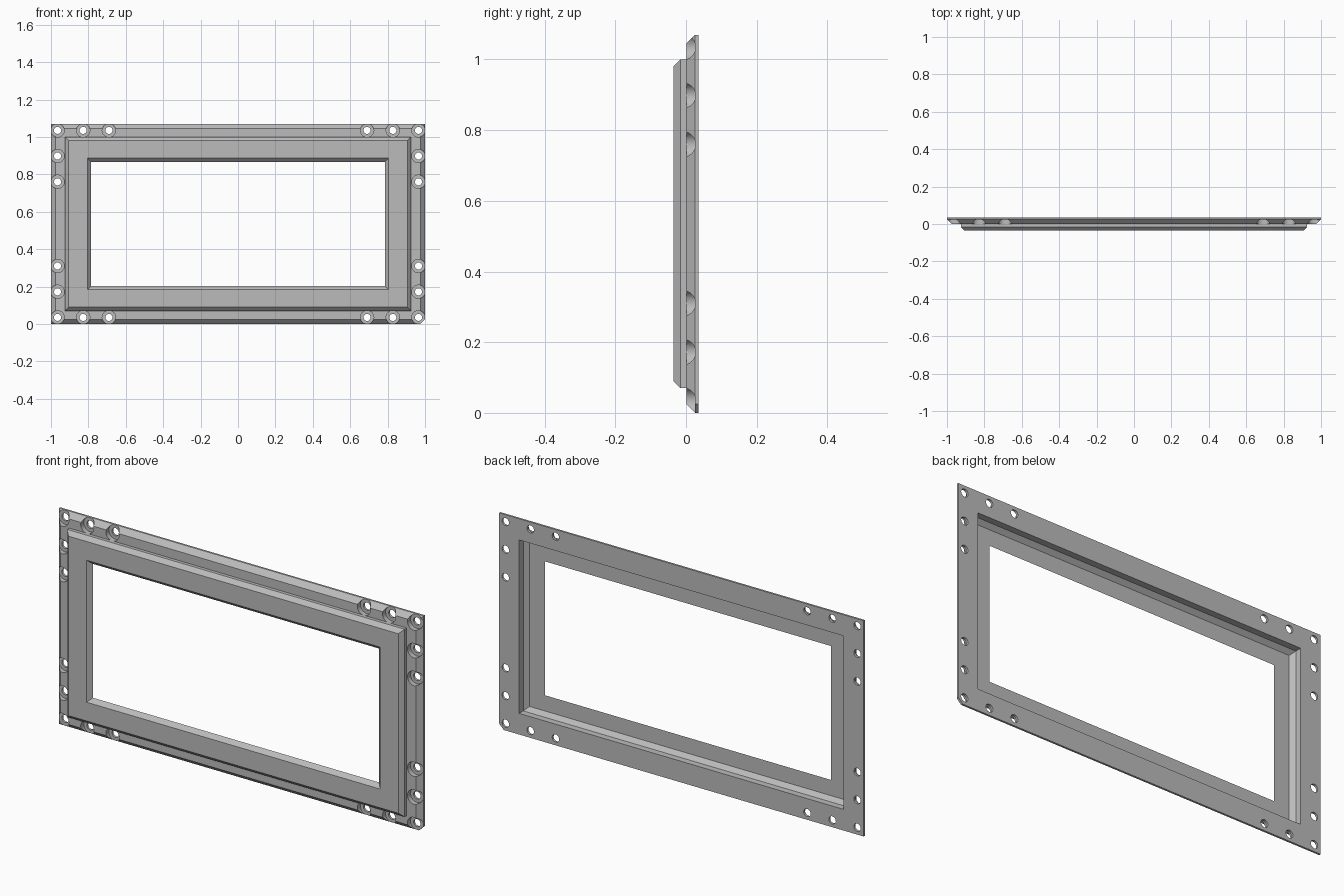
import bpy, bmesh, math
from mathutils import Matrix, Vector

cube = bpy.data.objects.get("Cube")
if cube:
    bpy.data.objects.remove(cube, do_unlink=True)

HEIGHT = 1.07
MID = HEIGHT / 2
FRONT, STEP, FLANGE, LIP, BACK = -0.036, -0.016, 0.001, 0.026, 0.036

grey = bpy.data.materials.new("mid grey")
grey.use_nodes = True
colour = (0.5, 0.5, 0.5, 1)
grey.diffuse_color = colour
grey.node_tree.nodes["Principled BSDF"].inputs["Base Color"].default_value = colour


def make_object(name, bm):
    bmesh.ops.recalc_face_normals(bm, faces=bm.faces)
    mesh = bpy.data.meshes.new(name)
    bm.to_mesh(mesh)
    bm.free()
    mesh.materials.append(grey)
    obj = bpy.data.objects.new(name, mesh)
    bpy.context.collection.objects.link(obj)
    return obj


def cylinder(bm, x, z, radius, y0, y1):
    place = Matrix.Translation((x, (y0 + y1) / 2, z)) @ Matrix.Rotation(math.pi / 2, 4, "X")
    bmesh.ops.create_cone(bm, cap_ends=True, segments=32, radius1=radius,
                          radius2=radius, depth=y1 - y0, matrix=place)


def cut(target, cutter):
    cutter.hide_render = True
    mod = target.modifiers.new("cut", "BOOLEAN")
    mod.operation, mod.solver, mod.object = "DIFFERENCE", "EXACT", cutter
    bpy.context.view_layer.objects.active = target
    bpy.ops.object.modifier_apply(modifier=mod.name)
    bpy.data.objects.remove(cutter, do_unlink=True)


# Frame section swept round the rectangle: (inset from outer edge, depth)
section = [
    (0, BACK), (0, LIP), (0.025, FLANGE),             # outer lip and bevel
    (0.075, FLANGE), (0.075, STEP), (0.095, FRONT),   # raised panel edge
    (0.195, FRONT), (0.215, STEP),                    # sloped window opening
    (0.13, STEP), (0.11, STEP + 0.02), (0.11, BACK),  # recess behind the panel
]
bm = bmesh.new()
loops = []
for inset, y in section:
    # the panel steps are slightly tighter on the top and bottom sides
    zin = inset - 0.005 if 0.07 < inset < 0.19 else inset - 0.012 if inset > 0.19 else inset
    hx, hz = 1 - inset, MID - zin
    loops.append([bm.verts.new((sx * hx, y, MID + sz * hz))
                  for sx, sz in ((-1, -1), (1, -1), (1, 1), (-1, 1))])
for a, b in zip(loops, loops[1:] + loops[:1]):
    for i in range(4):
        j = (i + 1) % 4
        bm.faces.new((a[i], a[j], b[j], b[i]))
frame = make_object("window_frame", bm)

# Clipped lower corner on the left side
bm = bmesh.new()
bmesh.ops.create_cube(bm, size=1, matrix=Matrix.Translation((1, 0, 0))
                      @ Matrix.Rotation(math.pi / 4, 4, "Y")
                      @ Matrix.Diagonal(Vector((0.0354, 0.3, 0.2, 1))))
cut(frame, make_object("corner_cutter", bm))

# Counterbored screw holes, mirrored to all four corners
spots = [(0.965, 0.5), (0.828, 0.5), (0.69, 0.5), (0.965, 0.363), (0.965, 0.225)]
for name, radius, y0, y1 in (("counterbore_cutter", 0.036, -0.008, LIP - 0.001),
                             ("hole_cutter", 0.019, -0.1, 0.1)):
    bm = bmesh.new()
    for x, z in spots:
        for sx in (-1, 1):
            for sz in (-1, 1):
                cylinder(bm, sx * x, MID + sz * z, radius, y0, y1)
    cut(frame, make_object(name, bm))

bpy.ops.object.select_all(action="DESELECT")
frame.select_set(True)
bpy.context.view_layer.objects.active = frame
bpy.ops.object.shade_smooth_by_angle(angle=math.radians(30))
